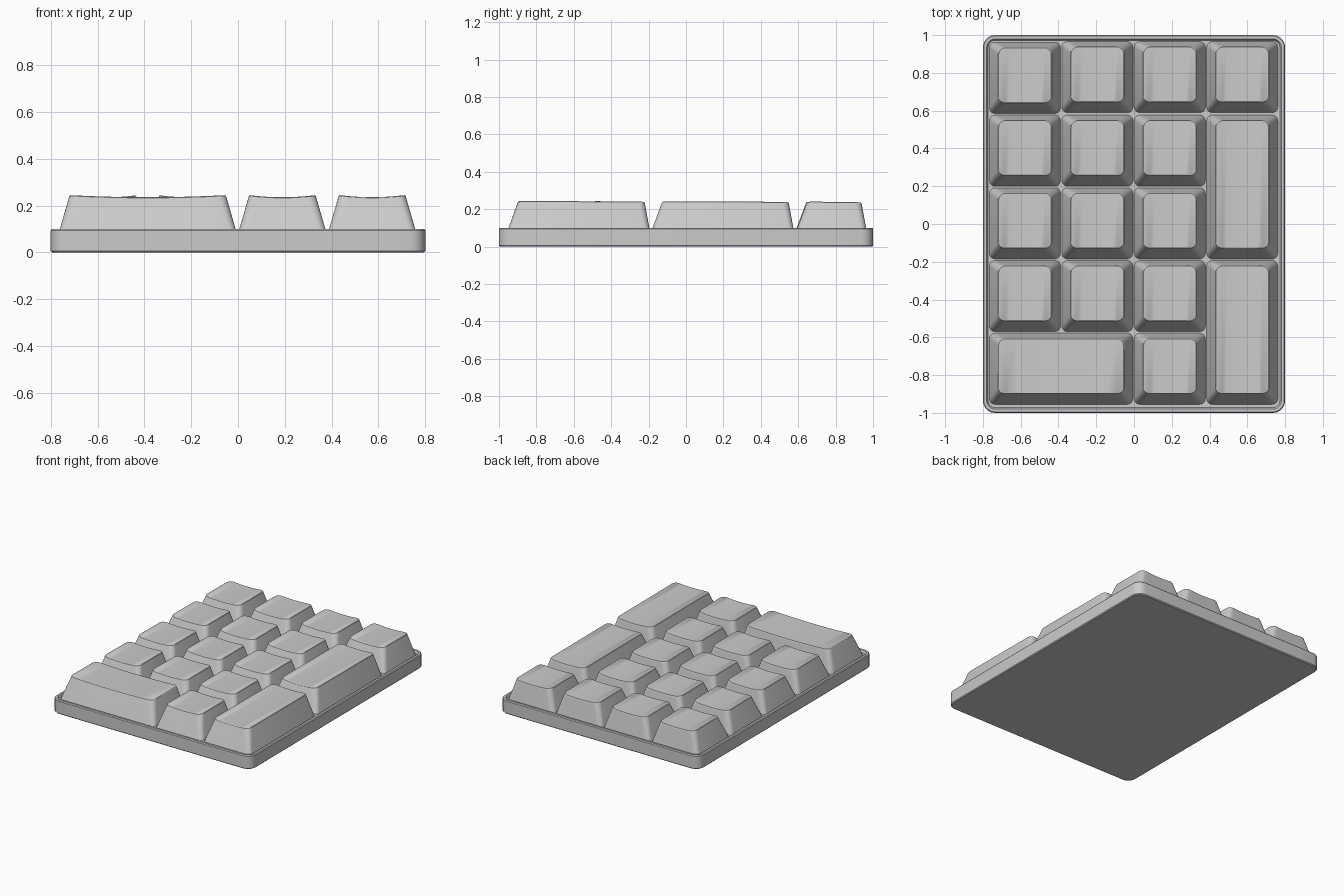
import bpy, bmesh, math

if "Cube" in bpy.data.objects:
    bpy.data.objects.remove(bpy.data.objects["Cube"])


def outline(x0, x1, y0, y1, r, arc=5, mid=10):
    """Front edge left-to-right, then back edge right-to-left, with rounded corners."""
    half = []
    for i in range(arc + 1):
        a = i / arc * math.pi / 2
        half.append((x0 + r - r * math.cos(a), r - r * math.sin(a)))
    for i in range(1, mid):
        half.append((x0 + r + (x1 - x0 - 2 * r) * i / mid, 0))
    for i in range(arc + 1):
        a = i / arc * math.pi / 2
        half.append((x1 - r + r * math.sin(a), r - r * math.cos(a)))
    return [(x, y0 + d) for x, d in half] + [(x, y1 - d) for x, d in reversed(half)]


def loft(name, rings):
    """Skin stacked rings; both ends are closed with front-to-back strips."""
    bm = bmesh.new()
    loops = [[bm.verts.new(p) for p in ring] for ring in rings]
    n = len(loops[0])
    for a, b in zip(loops, loops[1:]):
        for i in range(n):
            j = (i + 1) % n
            bm.faces.new((a[i], a[j], b[j], b[i]))
    for loop, flip in ((loops[0], True), (loops[-1], False)):
        for i in range(n // 2 - 1):
            f = [loop[i], loop[i + 1], loop[n - 2 - i], loop[n - 1 - i]]
            bm.faces.new(f[::-1] if flip else f)
    mesh = bpy.data.meshes.new(name)
    bm.to_mesh(mesh)
    bm.free()
    ob = bpy.data.objects.new(name, mesh)
    bpy.context.collection.objects.link(ob)
    bpy.ops.object.select_all(action='DESELECT')
    ob.select_set(True)
    bpy.context.view_layer.objects.active = ob
    bpy.ops.object.shade_smooth_by_angle(angle=math.radians(32))
    return ob


def flat(inset, z, r):
    return [(x, y, z) for x, y in outline(-0.8 + inset, 0.8 - inset, -1 + inset, 1 - inset, r)]


# Case: shallow tray with a raised rim
loft("case", [flat(0.006, 0, 0.058), flat(0, 0.006, 0.064), flat(0, 0.094, 0.064),
              flat(0.005, 0.1, 0.059), flat(0.02, 0.1, 0.044), flat(0.028, 0.084, 0.036)])

PX, PY, SIZE = 0.3835, 0.385, 0.377


def keycap(name, col, row, wide=1, tall=1):
    x0, y0 = -0.766 + col * PX, -0.955 + row * PY
    if row == 4 and col > 0:
        y0 += 0.004
    x1, y1 = x0 + SIZE + (wide - 1) * PX, y0 + SIZE + (tall - 1) * PY
    cx, hw = (x0 + x1) / 2, (x1 - x0) / 2 - 0.047
    rings = []
    # t: fraction of the side taper, drop: distance below the dished top
    for t, drop, r in ((0, None, 0.03), (0.93, 0.010, 0.036), (0.98, 0.003, 0.036), (1.06, 0, 0.034)):
        pts = outline(x0 + 0.047 * t, x1 - 0.047 * t, y0 + 0.058 * t, y1 - 0.028 * t, r)
        ring = []
        for x, y in pts:
            u = min(1, abs(x - cx) / hw)
            top = 0.245 - 0.009 * (1 - u * u) - 0.004 * (y - y0) / (y1 - y0) - 0.0008 * row
            ring.append((x, y, 0.083 if drop is None else top - drop))
        rings.append(ring)
    loft(name, rings)


# Standard square keys
for col, row in [(c, r) for r in (1, 2, 3) for c in range(3)] + [(c, 4) for c in range(4)] + [(2, 0)]:
    keycap(f"key_row{row}_column{col}", col, row)

# Double-size keys
keycap("wide_key", 0, 0, wide=2)
keycap("tall_key_front", 3, 0, tall=2)
keycap("tall_key_back", 3, 2, tall=2)
